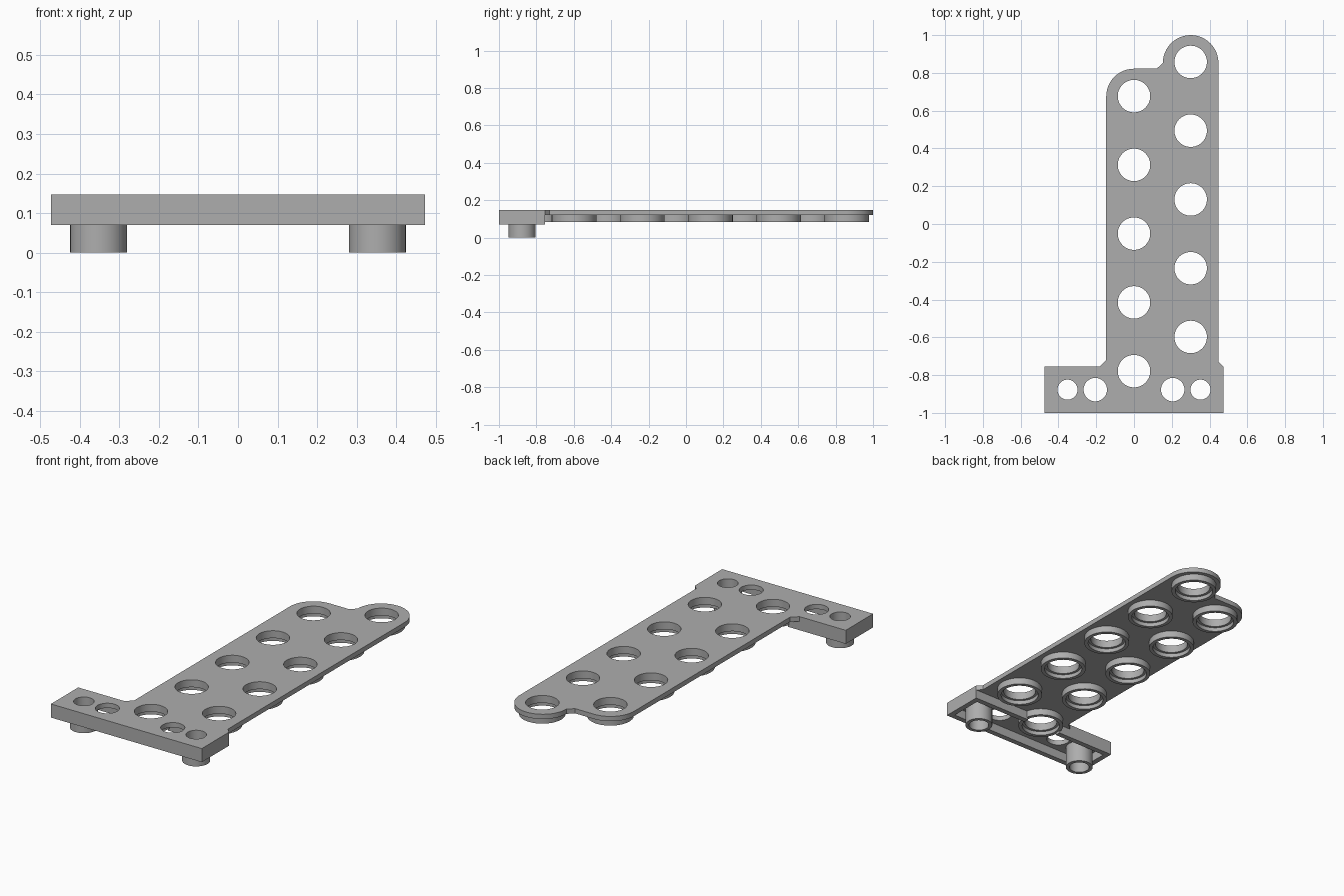
import bpy
from math import cos, sin, radians

cube = bpy.data.objects.get("Cube")
if cube:
    bpy.data.objects.remove(cube, do_unlink=True)

grey = bpy.data.materials.new("light grey")
grey.use_nodes = True
grey.diffuse_color = (0.42, 0.42, 0.42, 1)
grey.node_tree.nodes["Principled BSDF"].inputs["Base Color"].default_value = grey.diffuse_color


def arc(x, y, r, start=0, end=360, steps=48):
    count = steps if end - start == 360 else steps + 1
    angles = [radians(start + (end - start) * i / steps) for i in range(count)]
    return [(x + r * cos(a), y + r * sin(a)) for a in angles]


def extruded(name, loops, bottom, top):
    """Flat outline with holes, extruded between two heights."""
    curve = bpy.data.curves.new(name, 'CURVE')
    curve.dimensions = '2D'
    curve.fill_mode = 'BOTH'
    curve.extrude = (top - bottom) / 2
    for loop in loops:
        spline = curve.splines.new('POLY')
        spline.points.add(len(loop) - 1)
        for point, (x, y) in zip(spline.points, loop):
            point.co = (x, y, 0, 1)
        spline.use_cyclic_u = True
    obj = bpy.data.objects.new(name, curve)
    bpy.context.collection.objects.link(obj)
    obj.location.z = (top + bottom) / 2
    bpy.ops.object.select_all(action='DESELECT')
    obj.select_set(True)
    bpy.context.view_layer.objects.active = obj
    bpy.ops.object.convert(target='MESH')
    obj = bpy.context.object
    obj.data.materials.clear()
    obj.data.materials.append(grey)
    bpy.ops.object.shade_smooth_by_angle(angle=radians(30))
    return obj


TOP, UNDER = 0.147, 0.12
HOLE_R, END_R = 0.086, 0.147
BAR_X, BAR_BACK, BAR_FRONT = 0.473, -0.755, -1.0
PEG_X, PEG_Y = 0.352, -0.877

# Two staggered columns of five holes
holes = [(x, y0 - 0.364 * i) for x, y0 in ((0, 0.677), (0.3, 0.858)) for i in range(5)]

# Top plate: crossbar and long arm in one outline
outline = [(-BAR_X, BAR_FRONT), (BAR_X, BAR_FRONT), (BAR_X, BAR_BACK), (0.447, -0.73)]
outline += arc(0.3, 0.853, END_R, 0, 180, 24)
outline += [(0.153, 0.853), (0.12, 0.822)][1:]
outline += arc(0, 0.675, END_R, 90, 180, 14)
outline += [(-END_R, -0.72), (-0.183, BAR_BACK), (-BAR_X, BAR_BACK)]
cuts = [arc(x, y, HOLE_R) for x, y in holes]
for side in (-1, 1):
    cuts.append(arc(side * PEG_X, PEG_Y, 0.053))
    cuts.append(arc(side * 0.205, PEG_Y, 0.062))
extruded("top_plate", [outline] + cuts, UNDER, TOP)

# Stepped collars under the holes
for i, (x, y) in enumerate(holes):
    extruded(f"collar_{i + 1}", [arc(x, y, 0.12), arc(x, y, HOLE_R)], 0.105, UNDER)
    extruded(f"collar_lip_{i + 1}", [arc(x, y, 0.12), arc(x, y, 0.1)], 0.083, 0.105)

# Skirt of the crossbar, open at the back around the last collar
wall, gap = 0.03, 0.11
right_half = [(gap, BAR_BACK - wall), (BAR_X - wall, BAR_BACK - wall),
              (BAR_X - wall, BAR_FRONT + wall)]
outer_half = [(BAR_X, BAR_FRONT), (BAR_X, BAR_BACK), (gap, BAR_BACK)]


def mirrored(points):
    return [(-x, y) for x, y in reversed(points)]


skirt = right_half + mirrored(right_half) + mirrored(outer_half) + outer_half
extruded("crossbar_skirt", [skirt], 0.07, UNDER)

# Hollow pegs below the crossbar
for name, side in (("right_peg", -1), ("left_peg", 1)):
    x = side * PEG_X
    extruded(name, [arc(x, PEG_Y, 0.072), arc(x, PEG_Y, 0.053)], 0, UNDER)
